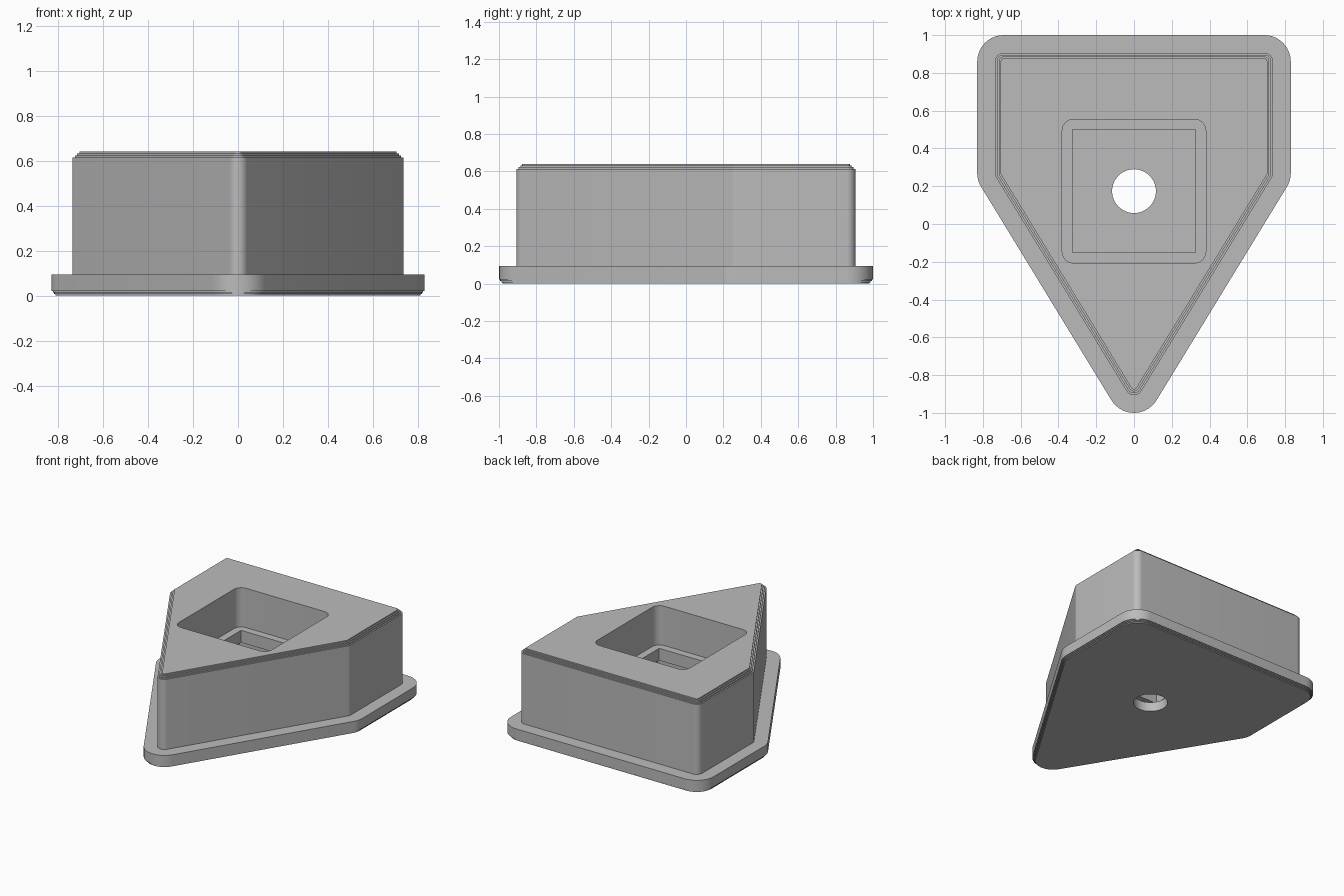
import bpy, bmesh, math
from mathutils import Vector

cube = bpy.data.objects.get("Cube")
if cube:
    bpy.data.objects.remove(cube, do_unlink=True)

grey = bpy.data.materials.new("light_grey")
grey.use_nodes = True
grey.diffuse_color = (0.5, 0.5, 0.5, 1)
grey.node_tree.nodes["Principled BSDF"].inputs["Base Color"].default_value = (0.5, 0.5, 0.5, 1)


def rounded(core, r, seg=10):
    """Offset a convex counter-clockwise outline by r, with round corners."""
    if r == 0:
        return [Vector(p) for p in core]
    out, n = [], len(core)
    for i in range(n):
        a, b, c = (Vector(core[(i + k) % n]) for k in (-1, 0, 1))
        d0, d1 = b - a, c - b
        start = math.atan2(-d0.x, d0.y)
        turn = (math.atan2(-d1.x, d1.y) - start) % math.tau
        for s in range(seg + 1):
            t = start + turn * s / seg
            out.append(b + r * Vector((math.cos(t), math.sin(t))))
    return out


def loft(name, core, levels):
    """Stack outlines given as (offset, z) pairs into a closed solid."""
    bm = bmesh.new()
    rings = [[bm.verts.new((p.x, p.y, z)) for p in rounded(core, r)] for r, z in levels]
    for lo, hi in zip(rings, rings[1:]):
        for i in range(len(lo)):
            j = (i + 1) % len(lo)
            bm.faces.new((lo[i], lo[j], hi[j], hi[i]))
    bm.faces.new(rings[0][::-1])
    bm.faces.new(rings[-1])
    bmesh.ops.recalc_face_normals(bm, faces=bm.faces)
    mesh = bpy.data.meshes.new(name)
    bm.to_mesh(mesh)
    bm.free()
    mesh.materials.append(grey)
    obj = bpy.data.objects.new(name, mesh)
    bpy.context.collection.objects.link(obj)
    return obj


# Five-sided housing: stepped foot, flange, body and stepped top rim
core = [(0, -0.86), (0.69, 0.27), (0.69, 0.86), (-0.69, 0.86), (-0.69, 0.27)]
levels = []
for k in range(3):
    r = 0.121 + 0.0065 * k
    levels += [(r, 0.007 * k), (r, 0.007 * (k + 1))]
levels += [(0.14, 0.021), (0.14, 0.095), (0.046, 0.095), (0.046, 0.614)]
for k in range(3):
    r = 0.036 - 0.01 * k
    levels += [(r, 0.614 + 0.009 * k), (r, 0.614 + 0.009 * (k + 1))]
housing = loft("housing", core, levels)

# Square pocket, sharp opening in its floor, wider cavity below, round hole
CY = 0.174


def square(h):
    return [(-h, CY - h), (h, CY - h), (h, CY + h), (-h, CY + h)]


circle = [(0.116 * math.cos(math.tau * i / 48), CY + 0.116 * math.sin(math.tau * i / 48))
          for i in range(48)]
cutters = [
    loft("pocket_cutter", square(0.32), [(0.06, 0.35), (0.06, 0.8)]),
    loft("opening_cutter", square(0.325), [(0, 0.2), (0, 0.45)]),
    loft("cavity_cutter", square(0.36), [(0, 0.07), (0, 0.26)]),
    loft("hole_cutter", circle, [(0, -0.1), (0, 0.15)]),
]
bpy.ops.object.select_all(action="DESELECT")
housing.select_set(True)
bpy.context.view_layer.objects.active = housing
for c in cutters:
    c.hide_render = True
    mod = housing.modifiers.new(c.name, "BOOLEAN")
    mod.operation = "DIFFERENCE"
    mod.solver = "EXACT"
    mod.object = c
    bpy.ops.object.modifier_apply(modifier=mod.name)
    bpy.data.objects.remove(c, do_unlink=True)

bpy.ops.object.shade_smooth_by_angle(angle=math.radians(30))
